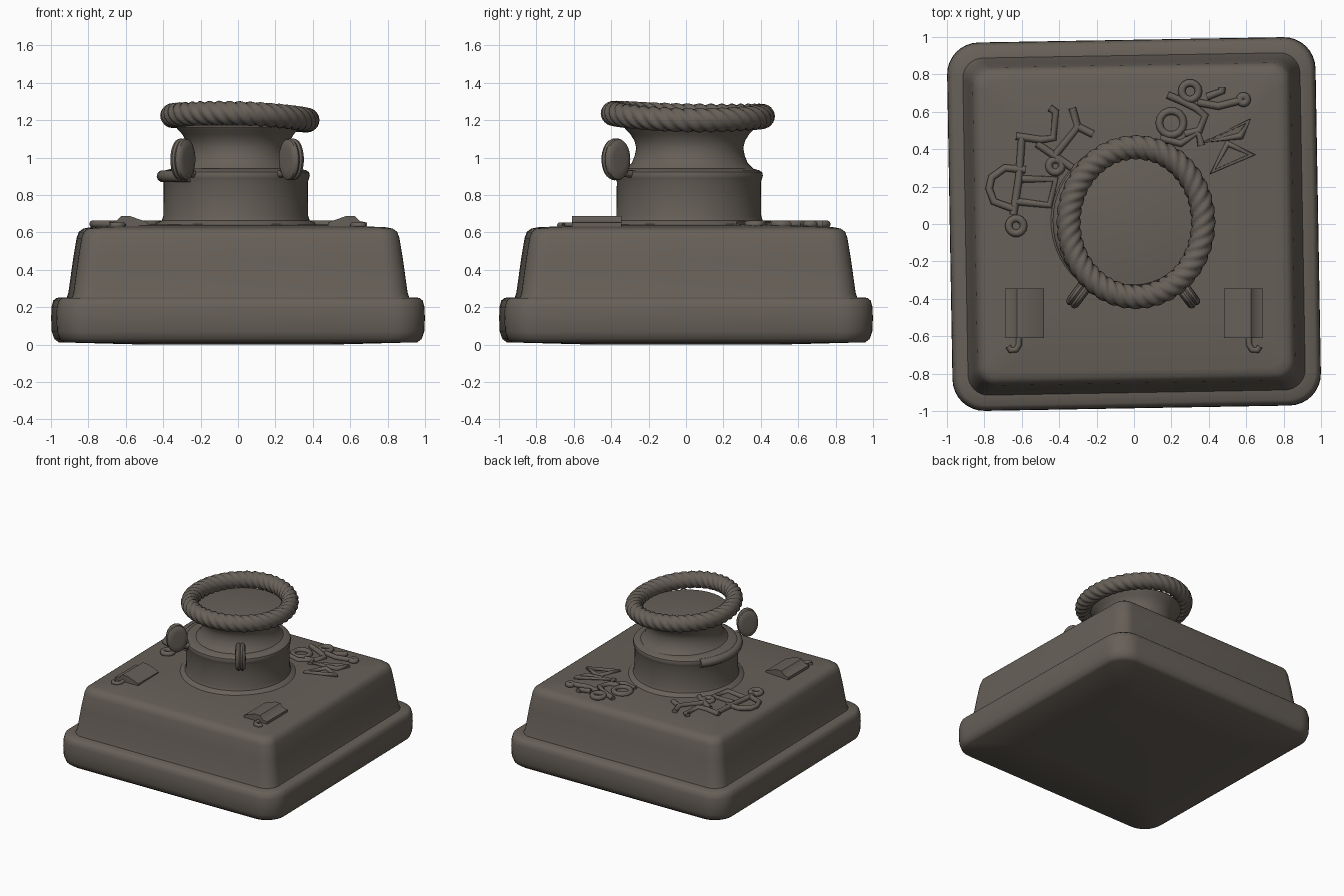
import bpy, math
from math import cos, sin, pi

if "Cube" in bpy.data.objects:
    bpy.data.objects.remove(bpy.data.objects["Cube"])

stone = bpy.data.materials.new("dark_taupe")
stone.diffuse_color = (0.135, 0.117, 0.098, 1)
stone.use_nodes = True
stone.node_tree.nodes["Principled BSDF"].inputs["Base Color"].default_value = stone.diffuse_color


def make(name, verts, faces, angle=40):
    me = bpy.data.meshes.new(name)
    me.from_pydata(verts, [], faces)
    me.update()
    me.materials.append(stone)
    ob = bpy.data.objects.new(name, me)
    bpy.context.collection.objects.link(ob)
    bpy.ops.object.select_all(action='DESELECT')
    ob.select_set(True)
    bpy.context.view_layer.objects.active = ob
    bpy.ops.object.shade_smooth_by_angle(angle=math.radians(angle))
    return ob


def loft(name, rings, angle=40):
    """Skin a stack of equal-length rings, capped at both ends."""
    n = len(rings[0])
    verts = [p for r in rings for p in r]
    faces = [(k * n + i, k * n + (i + 1) % n, (k + 1) * n + (i + 1) % n, (k + 1) * n + i)
             for k in range(len(rings) - 1) for i in range(n)]
    faces.append(tuple(reversed(range(n))))
    faces.append(tuple(range(len(verts) - n, len(verts))))
    return make(name, verts, faces, angle)


def rounded_square(half, rad, z, steps=8):
    pts = []
    for q in range(4):
        a0 = q * pi / 2
        cx = (half - rad) * (1 if q in (0, 3) else -1)
        cy = (half - rad) * (1 if q in (0, 1) else -1)
        for s in range(steps + 1):
            a = a0 + s / steps * pi / 2
            pts.append((cx + rad * cos(a), cy + rad * sin(a), z))
    return pts


def lathe(name, profile, cx, cy, sx=1.0, n=64):
    return loft(name, [[(cx + sx * r * cos(2 * pi * i / n), cy + r * sin(2 * pi * i / n), z)
                        for i in range(n)] for r, z in profile])


# Square plinth: rounded slab and tapered block, turned very slightly
slab = loft("base_slab", [rounded_square(h, r, z) for h, r, z in [
    (0.5, 0.1, 0.0), (0.945, 0.15, 0.012), (0.968, 0.16, 0.03), (0.982, 0.17, 0.07),
    (0.985, 0.17, 0.14), (0.983, 0.17, 0.2), (0.974, 0.165, 0.235), (0.955, 0.15, 0.25),
    (0.88, 0.1, 0.252)]])
block = loft("tapered_block", [rounded_square(h, r, z) for h, r, z in [
    (0.905, 0.11, 0.24), (0.893, 0.11, 0.28), (0.868, 0.10, 0.46), (0.85, 0.095, 0.57),
    (0.838, 0.09, 0.602), (0.815, 0.08, 0.62), (0.78, 0.07, 0.627), (0.5, 0.1, 0.64),
    (0.3, 0.1, 0.645)]])
for ob in (slab, block):
    ob.rotation_euler.z = math.radians(1)

# Round collar with a rolled lip
lathe("collar", [(0.45, 0.625), (0.425, 0.648), (0.395, 0.664), (0.387, 0.69), (0.385, 0.87),
                 (0.392, 0.888), (0.396, 0.905), (0.392, 0.922), (0.375, 0.932),
                 (0.345, 0.94), (0.28, 0.945)], -0.012, 0.015)

# Waisted neck flaring to a low domed cap
lathe("neck", [(0.36, 0.92), (0.335, 0.945), (0.31, 0.97), (0.294, 1.01), (0.286, 1.05),
               (0.296, 1.09), (0.318, 1.125), (0.343, 1.15), (0.352, 1.163), (0.345, 1.172),
               (0.3, 1.178), (0.2, 1.188), (0.1, 1.194), (0.03, 1.195)], 0.0, 0.02, 0.94)

# Twisted rope ring on top
N, M, TWISTS = 360, 24, 40
verts = []
for i in range(N):
    t = 2 * pi * i / N
    zc = 1.22 - 0.012 * cos(t) - 0.008 * sin(t) - 0.008 * cos(2 * t)
    for j in range(M):
        p = 2 * pi * j / M
        r = 0.054 + 0.012 * abs(cos(1.5 * p + TWISTS * t / 2 + p / 2))
        verts.append(((0.36 + r * cos(p)) * cos(t) + 0.01,
                      (0.40 + r * cos(p)) * sin(t) + 0.01, zc + r * sin(p)))
faces = [(i * M + j, (i + 1) % N * M + j, (i + 1) % N * M + (j + 1) % M, i * M + (j + 1) % M)
         for i in range(N) for j in range(M)]
make("rope_ring", verts, faces, 60)


def tube(name, strokes, radius, z, closed=()):
    """Raised line work: each stroke is a short path on the deck."""
    cu = bpy.data.curves.new(name, 'CURVE')
    cu.dimensions = '3D'
    cu.bevel_depth = radius
    cu.bevel_resolution = 3
    cu.use_fill_caps = True
    for k, pts in enumerate(strokes):
        sp = cu.splines.new('POLY')
        sp.points.add(len(pts) - 1)
        for q, p in zip(sp.points, pts):
            q.co = (p[0], p[1], p[2] if len(p) > 2 else z, 1)
        sp.use_cyclic_u = k in closed
    cu.materials.append(stone)
    ob = bpy.data.objects.new(name, cu)
    bpy.context.collection.objects.link(ob)
    return ob


def circle(cx, cy, r, n=14):
    return [(cx + r * cos(2 * pi * i / n), cy + r * sin(2 * pi * i / n)) for i in range(n)]


# Strap bulge on the left of the collar lip
tube("collar_strap", [[(-0.012 + 0.39 * cos(a), 0.015 + 0.39 * sin(a), 0.9)
                       for a in [pi * (0.78 + 0.036 * i) for i in range(15)]]], 0.033, 0.9)

for side, s in (("left", -1), ("right", 1)):
    # Oval lug set edge-on to the neck, grooved round its rim
    ang = math.atan2(-0.8, 0.6 * s)
    ux, uy = cos(ang), sin(ang)
    cx, cy = s * 0.29 - 0.005, -0.375
    rings = []
    for w, k in [(-0.038, 0.55), (-0.036, 0.8), (-0.026, 0.96), (-0.012, 1.0), (0, 0.92),
                 (0.012, 1.0), (0.026, 0.96), (0.036, 0.8), (0.038, 0.55)]:
        rings.append([(cx + 0.08 * k * cos(a) * ux + w * uy,
                       cy + 0.08 * k * cos(a) * uy - w * ux, 0.99 + 0.112 * k * sin(a))
                      for a in [2 * pi * i / 32 for i in range(32)]])
    loft(side + "_lug", rings)
    # Short pin tying the lug to the collar
    tube(side + "_lug_pin", [[(cx, cy, 0.92), (cx - ux * 0.12, cy - uy * 0.12, 0.91)]], 0.02, 0.9)
    # Folded plate with a ridge and a small hook
    prof = [(0.48, 0.62), (0.69, 0.62), (0.69, 0.652), (0.65, 0.66), (0.625, 0.688),
            (0.58, 0.688), (0.49, 0.656), (0.48, 0.65)]
    if s < 0:
        prof = [(-x, z) for x, z in reversed(prof)]
    loft(side + "_plate", [[(x, y, z) for x, z in prof] for y in (-0.345, -0.61)][::-1])
    tube(side + "_hook", [[(s * x, y) for x, y in [
        (0.615, -0.60), (0.615, -0.645), (0.63, -0.672), (0.66, -0.675), (0.672, -0.655)]]],
        0.016, 0.638)

# Raised doodle, back left
tube("left_doodle", [
    circle(-0.63, -0.01, 0.04),
    [(-0.58, 0.29), (-0.69, 0.30), (-0.76, 0.25), (-0.775, 0.19), (-0.75, 0.12), (-0.64, 0.08)],
    [(-0.6, 0.46), (-0.615, 0.25), (-0.645, 0.05)],
    [(-0.6, 0.24), (-0.42, 0.24), (-0.45, 0.1), (-0.63, 0.12)],
    [(-0.63, 0.47), (-0.5, 0.45), (-0.43, 0.46), (-0.42, 0.6), (-0.45, 0.62)],
    [(-0.52, 0.43), (-0.33, 0.3)],
    [(-0.42, 0.37), (-0.3, 0.52), (-0.33, 0.62)],
    [(-0.3, 0.52), (-0.22, 0.48)],
    circle(-0.42, 0.31, 0.035)], 0.02, 0.645, closed=(0, 8))

# Raised doodle, back right
tube("right_doodle", [
    circle(0.20, 0.54, 0.065),
    circle(0.30, 0.71, 0.045),
    [(0.42, 0.28), (0.63, 0.37), (0.5, 0.43)],
    [(0.38, 0.44), (0.61, 0.55), (0.57, 0.47)],
    [(0.18, 0.69), (0.25, 0.66), (0.33, 0.62), (0.38, 0.58), (0.35, 0.5), (0.27, 0.48)],
    [(0.34, 0.65), (0.45, 0.63), (0.57, 0.66)],
    [(0.39, 0.68), (0.47, 0.71), (0.47, 0.73)],
    [(0.14, 0.46), (0.25, 0.43), (0.34, 0.49), (0.36, 0.42)],
    circle(0.585, 0.665, 0.02)], 0.02, 0.643, closed=(0, 1, 2, 3, 8))
